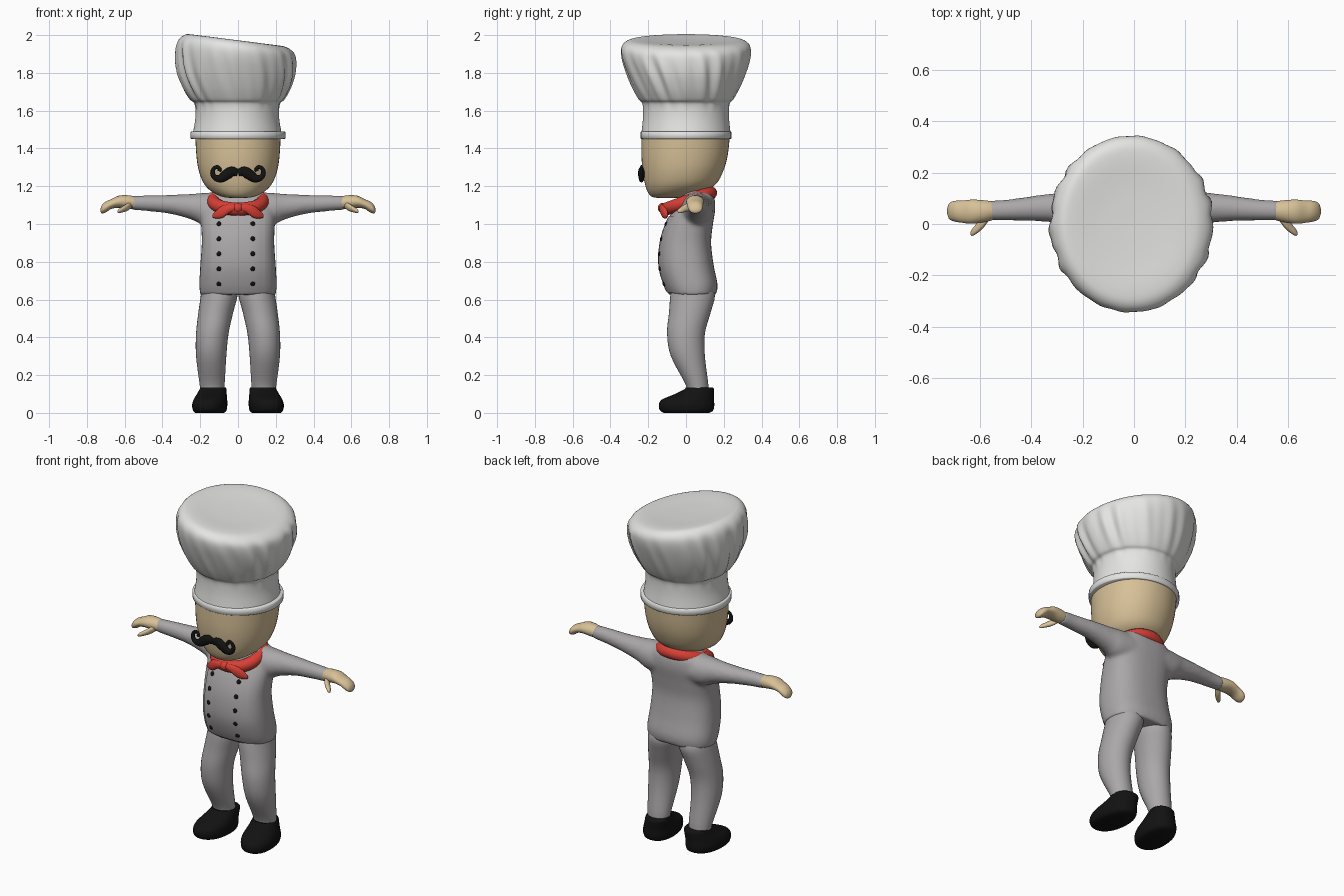
import bpy, bmesh, math
from mathutils import Vector, Matrix

if "Cube" in bpy.data.objects:
    bpy.data.objects.remove(bpy.data.objects["Cube"])


def material(name, rgb):
    m = bpy.data.materials.new(name)
    m.use_nodes = True
    m.diffuse_color = (*rgb, 1)
    bsdf = m.node_tree.nodes["Principled BSDF"]
    bsdf.inputs["Base Color"].default_value = (*rgb, 1)
    bsdf.inputs["Roughness"].default_value = 0.7
    return m


WHITE = material("hat white", (0.78, 0.78, 0.77))
GREY = material("cloth grey", (0.41, 0.39, 0.395))
SKIN = material("skin", (0.68, 0.53, 0.31))
RED = material("scarf red", (0.68, 0.05, 0.035))
BLACK = material("black", (0.006, 0.006, 0.006))


def finish(ob, name, mat, angle=50):
    ob.name = name
    ob.data.materials.clear()
    ob.data.materials.append(mat)
    bpy.ops.object.select_all(action='DESELECT')
    ob.select_set(True)
    bpy.context.view_layer.objects.active = ob
    bpy.ops.object.shade_smooth_by_angle(angle=math.radians(angle))
    return ob


def from_bmesh(bm, name, mat, angle=50):
    bmesh.ops.recalc_face_normals(bm, faces=bm.faces)
    me = bpy.data.meshes.new(name)
    bm.to_mesh(me)
    bm.free()
    ob = bpy.data.objects.new(name, me)
    bpy.context.collection.objects.link(ob)
    return finish(ob, name, mat, angle)


def smooth_rows(rows, sub):
    """Catmull-Rom interpolation of tuples."""
    out = []
    for i in range(len(rows) - 1):
        p = [Vector(rows[min(max(i + k, 0), len(rows) - 1)]) for k in (-1, 0, 1, 2)]
        for j in range(sub):
            t = j / sub
            out.append(p[1] + (p[2] - p[0]) * (t / 2)
                       + (p[0] * 2 - p[1] * 5 + p[2] * 4 - p[3]) * (t * t / 2)
                       + (p[1] * 3 - p[0] - p[2] * 3 + p[3]) * (t ** 3 / 2))
    return out + [Vector(rows[-1])]


def loft(name, mat, rings, axis='Z', seg=36, sub=4, side=1, square=1.0, warp=None, angle=50):
    """Rings are (position on axis, centre a, centre b, radius a, radius b)."""
    bm = bmesh.new()
    loops = []
    for t, ca, cb, ra, rb in smooth_rows(rings, sub):
        loop = []
        for k in range(seg):
            ang = math.tau * k / seg
            c, s = math.cos(ang), math.sin(ang)
            a = ca + ra * math.copysign(abs(c) ** square, c)
            b = cb + rb * math.copysign(abs(s) ** square, s)
            co = Vector((a, b, t) if axis == 'Z' else (t, a, b))
            if warp:
                co = warp(co, ang)
            co.x *= side
            loop.append(bm.verts.new(co))
        loops.append(loop)
    for lo, hi in zip(loops, loops[1:]):
        for k in range(seg):
            n = (k + 1) % seg
            bm.faces.new((lo[k], lo[n], hi[n], hi[k]))
    bm.faces.new(loops[0])
    bm.faces.new(loops[-1])
    return from_bmesh(bm, name, mat, angle)


# Jacket: torso and sleeves fused into one soft surface
jacket = loft("jacket", GREY, [
    (0.625, 0, 0.035, 0.20, 0.125), (0.68, 0, 0.025, 0.205, 0.142),
    (0.78, 0, 0.002, 0.20, 0.145), (0.90, 0, -0.002, 0.192, 0.135),
    (1.0, 0, 0.018, 0.195, 0.125), (1.08, 0, 0.045, 0.195, 0.11),
    (1.14, 0, 0.06, 0.17, 0.09), (1.18, 0, 0.06, 0.11, 0.07)], square=0.8)
sleeves = [loft("sleeve", GREY, [
    (0.05, 0.06, 1.08, 0.09, 0.09), (0.18, 0.06, 1.08, 0.08, 0.085),
    (0.25, 0.062, 1.092, 0.065, 0.067), (0.36, 0.062, 1.104, 0.052, 0.05),
    (0.48, 0.055, 1.11, 0.042, 0.042), (0.565, 0.052, 1.112, 0.039, 0.037)],
    axis='X', side=s) for s in (1, -1)]
for s in sleeves:
    s.select_set(True)
jacket.select_set(True)
sleeves[0].select_set(True)
bpy.context.view_layer.objects.active = jacket
bpy.ops.object.join()
fuse = jacket.modifiers.new("fuse", 'REMESH')
fuse.mode = 'VOXEL'
fuse.voxel_size = 0.011
fuse.use_smooth_shade = True
soften = jacket.modifiers.new("soften", 'SMOOTH')
soften.factor = 0.5
soften.iterations = 6
bpy.ops.object.convert(target='MESH')
bpy.context.view_layer.update()


def chest(x, z):
    hit, co, normal, _ = jacket.ray_cast(Vector((x, -1, z)), Vector((0, 1, 0)))
    return (co, normal) if hit else (Vector((x, -0.1, z)), Vector((0, -1, 0)))


# Overlapping front panel, a thin plate on the chest
bm = bmesh.new()
cols, rows = 12, 20
grid = []
for j in range(rows + 1):
    line = []
    for i in range(cols + 1):
        co, n = chest(-0.14 + 0.28 * i / cols, 0.64 + 0.4 * j / rows)
        line.append(bm.verts.new(co + n * 0.004))
    grid.append(line)
for j in range(rows):
    for i in range(cols):
        bm.faces.new((grid[j][i], grid[j][i + 1], grid[j + 1][i + 1], grid[j + 1][i]))
panel = from_bmesh(bm, "front_panel", GREY)
if panel.data.polygons[0].normal.y > 0:
    panel.data.flip_normals()

# Two columns of buttons
for x in (-0.1, 0.078):
    for k in range(5):
        co, n = chest(x, 1.0 - 0.079 * k)
        bpy.ops.mesh.primitive_uv_sphere_add(segments=12, ring_count=8, radius=0.0125)
        button = finish(bpy.context.object, "button", BLACK)
        button.matrix_world = (Matrix.Translation(co + n * 0.004)
                               @ n.to_track_quat('Z', 'Y').to_matrix().to_4x4()
                               @ Matrix.Diagonal((1, 1, 0.6, 1)))

# Limbs, mirrored left and right
for side, label in ((1, "left"), (-1, "right")):
    loft(label + "_trouser_leg", GREY, [
        (0.10, 0.137, 0.06, 0.06, 0.055), (0.15, 0.137, 0.058, 0.066, 0.06),
        (0.30, 0.142, 0.01, 0.08, 0.09), (0.42, 0.136, 0.0, 0.086, 0.1),
        (0.53, 0.118, 0.02, 0.092, 0.11), (0.62, 0.1, 0.035, 0.097, 0.118),
        (0.68, 0.1, 0.03, 0.09, 0.1)], side=side)
    loft(label + "_shoe", BLACK, [
        (0, 0.15, 0.003, 0.075, 0.12), (0.012, 0.15, 0.003, 0.087, 0.14),
        (0.04, 0.15, 0.003, 0.092, 0.147), (0.07, 0.147, 0.01, 0.088, 0.138),
        (0.1, 0.142, 0.045, 0.078, 0.104), (0.125, 0.138, 0.07, 0.071, 0.079),
        (0.135, 0.138, 0.07, 0.066, 0.072)], side=side, square=0.9,
        warp=lambda co, a: Vector((co.x - 0.08 * co.y, co.y, co.z)))
    # Mitten hand curving down, with a thumb pointing forward
    loft(label + "_hand", SKIN, [
        (0.54, 0.052, 1.112, 0.034, 0.032), (0.58, 0.05, 1.116, 0.042, 0.036),
        (0.63, 0.048, 1.118, 0.047, 0.032), (0.67, 0.048, 1.106, 0.043, 0.026),
        (0.70, 0.05, 1.09, 0.04, 0.029), (0.72, 0.05, 1.078, 0.031, 0.022),
        (0.728, 0.05, 1.073, 0.01, 0.008)], axis='X', side=side)
    loft(label + "_thumb", SKIN, [
        (0.56, 0.035, 1.105, 0.012, 0.016), (0.585, 0.01, 1.09, 0.023, 0.02),
        (0.61, -0.015, 1.078, 0.02, 0.016), (0.63, -0.032, 1.069, 0.014, 0.011),
        (0.638, -0.038, 1.066, 0.004, 0.004)], axis='X', seg=20, side=side)
    # Scarf tail
    loft(label + "_scarf_tail", RED, [
        (0.0, -0.125, 1.088, 0.016, 0.016), (0.04, -0.125, 1.082, 0.017, 0.022),
        (0.08, -0.118, 1.066, 0.016, 0.032), (0.11, -0.108, 1.053, 0.013, 0.024),
        (0.135, -0.1, 1.042, 0.004, 0.008)], axis='X', seg=20, side=side)

# Scarf ring and knot
bpy.ops.mesh.primitive_torus_add(major_radius=0.13, minor_radius=0.035, major_segments=48,
                                 minor_segments=14, location=(0, 0.012, 1.122),
                                 rotation=(math.radians(20), 0, 0))
scarf = finish(bpy.context.object, "scarf", RED)
scarf.scale = (1, 0.97, 1)
bpy.ops.mesh.primitive_uv_sphere_add(segments=20, ring_count=12, radius=0.027,
                                     location=(0, -0.122, 1.085))
finish(bpy.context.object, "scarf_knot", RED)

# Head
loft("head", SKIN, [
    (1.138, 0, -0.1, 0.02, 0.03), (1.142, 0, -0.09, 0.075, 0.085),
    (1.165, 0, -0.06, 0.13, 0.14), (1.21, 0, -0.03, 0.178, 0.187),
    (1.28, 0, -0.016, 0.207, 0.213), (1.36, 0, -0.008, 0.22, 0.228),
    (1.46, 0, -0.002, 0.226, 0.234)], seg=48, square=0.95)

# Moustache with curled tips
half = [(0, 1.27, 0.6), (0.03, 1.278, 1), (0.06, 1.262, 1.05), (0.09, 1.242, 0.85),
        (0.118, 1.244, 0.62), (0.134, 1.265, 0.5), (0.13, 1.29, 0.42),
        (0.112, 1.302, 0.38), (0.097, 1.292, 0.36), (0.1, 1.279, 0.4)]
for side, label in ((1, "left"), (-1, "right")):
    curve = bpy.data.curves.new("moustache", 'CURVE')
    curve.dimensions = '3D'
    curve.bevel_depth = 0.026
    curve.bevel_resolution = 4
    curve.use_fill_caps = True
    path = smooth_rows(half, 4)
    spline = curve.splines.new('POLY')
    spline.points.add(len(path) - 1)
    for p, (x, z, r) in zip(spline.points, path):
        p.co = (x * side, 0, z, 1)
        p.radius = r
    ob = bpy.data.objects.new("moustache", curve)
    bpy.context.collection.objects.link(ob)
    ob.location.y = -0.236
    ob.scale.y = 0.65
    bpy.ops.object.select_all(action='DESELECT')
    ob.select_set(True)
    bpy.context.view_layer.objects.active = ob
    bpy.ops.object.convert(target='MESH')
    finish(bpy.context.object, label + "_moustache", BLACK)

# Hat: brim band, straight wall and pleated puff with a slanting top
loft("hat_band", WHITE, [
    (1.45, 0, 0, 0.247, 0.236), (1.453, 0, 0, 0.251, 0.24),
    (1.487, 0, 0, 0.251, 0.24), (1.49, 0, 0, 0.247, 0.236)], seg=64, sub=1, angle=60)


def pleat(co, a):
    t = min(max((co.z - 1.6) / 0.38, 0), 1)
    depth = math.sin(math.pi * min(t * 1.05, 1)) * 0.045
    lean = a + 0.25 * t
    wave = (math.sin(17 * lean + 1.5 * math.sin(3 * a)) + 0.6 * math.sin(26 * lean + 2)) / 1.6
    grow = 1 + depth * (wave - 0.15) * (0.65 + 0.35 * math.cos(2 * a))
    return Vector((co.x * grow, co.y * grow, co.z - 0.13 * t * t * (co.x + 0.02)))


loft("hat_puff", WHITE, [
    (1.48, -0.004, 0, 0.235, 0.236), (1.56, -0.004, 0, 0.222, 0.228),
    (1.635, -0.004, 0, 0.225, 0.23), (1.66, -0.005, 0, 0.25, 0.25),
    (1.72, -0.008, 0, 0.285, 0.282), (1.80, -0.01, 0, 0.312, 0.315),
    (1.88, -0.01, 0, 0.318, 0.34), (1.935, -0.01, 0, 0.308, 0.342),
    (1.967, -0.012, 0, 0.275, 0.315), (1.975, -0.015, 0, 0.23, 0.26),
    (1.968, -0.015, 0, 0.12, 0.14), (1.965, -0.015, 0, 0.01, 0.01)],
    seg=144, warp=pleat, angle=80)
